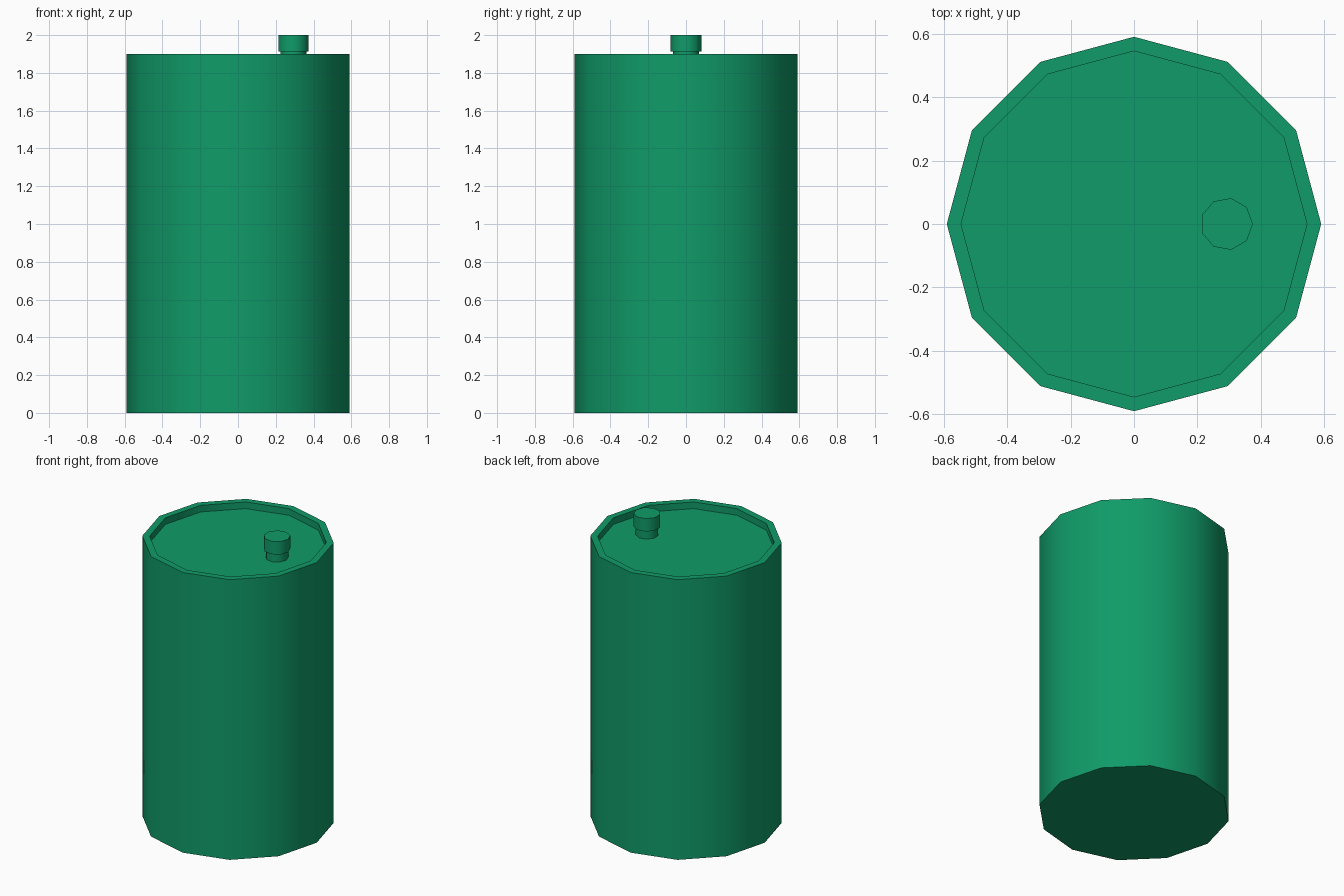
import bpy, bmesh
from math import cos, sin, tau, radians

if "Cube" in bpy.data.objects:
    bpy.data.objects.remove(bpy.data.objects["Cube"])

green = bpy.data.materials.new("green_paint")
green.diffuse_color = (0.005, 0.33, 0.14, 1)
green.use_nodes = True
green.node_tree.nodes["Principled BSDF"].inputs["Base Color"].default_value = green.diffuse_color


def lathe(name, profile, sides, x=0.0):
    """Revolve (radius, z) points around a vertical axis, capping both ends."""
    bm = bmesh.new()
    rings = [[bm.verts.new((x + r * cos(tau * i / sides), r * sin(tau * i / sides), z))
              for i in range(sides)] for r, z in profile]
    for a, b in zip(rings, rings[1:]):
        for i in range(sides):
            j = (i + 1) % sides
            bm.faces.new((a[i], a[j], b[j], b[i]))
    bm.faces.new(rings[0][::-1])
    bm.faces.new(rings[-1])
    bmesh.ops.recalc_face_normals(bm, faces=bm.faces)
    mesh = bpy.data.meshes.new(name)
    bm.to_mesh(mesh)
    bm.free()
    mesh.materials.append(green)
    obj = bpy.data.objects.new(name, mesh)
    bpy.context.collection.objects.link(obj)
    # Smooth round the sides, sharp at the rims
    bpy.ops.object.select_all(action='DESELECT')
    obj.select_set(True)
    bpy.context.view_layer.objects.active = obj
    bpy.ops.object.shade_smooth_by_angle(angle=radians(50))
    return obj


# Barrel body with raised rim and sunken lid
lathe("barrel", [(0.59, 0), (0.59, 1.9), (0.545, 1.9), (0.545, 1.855)], 12)

# Filler neck with wider screw cap
lathe("filler_cap", [(0.07, 1.855), (0.07, 1.912), (0.0825, 1.912), (0.0825, 2.0)], 9, x=0.292)
